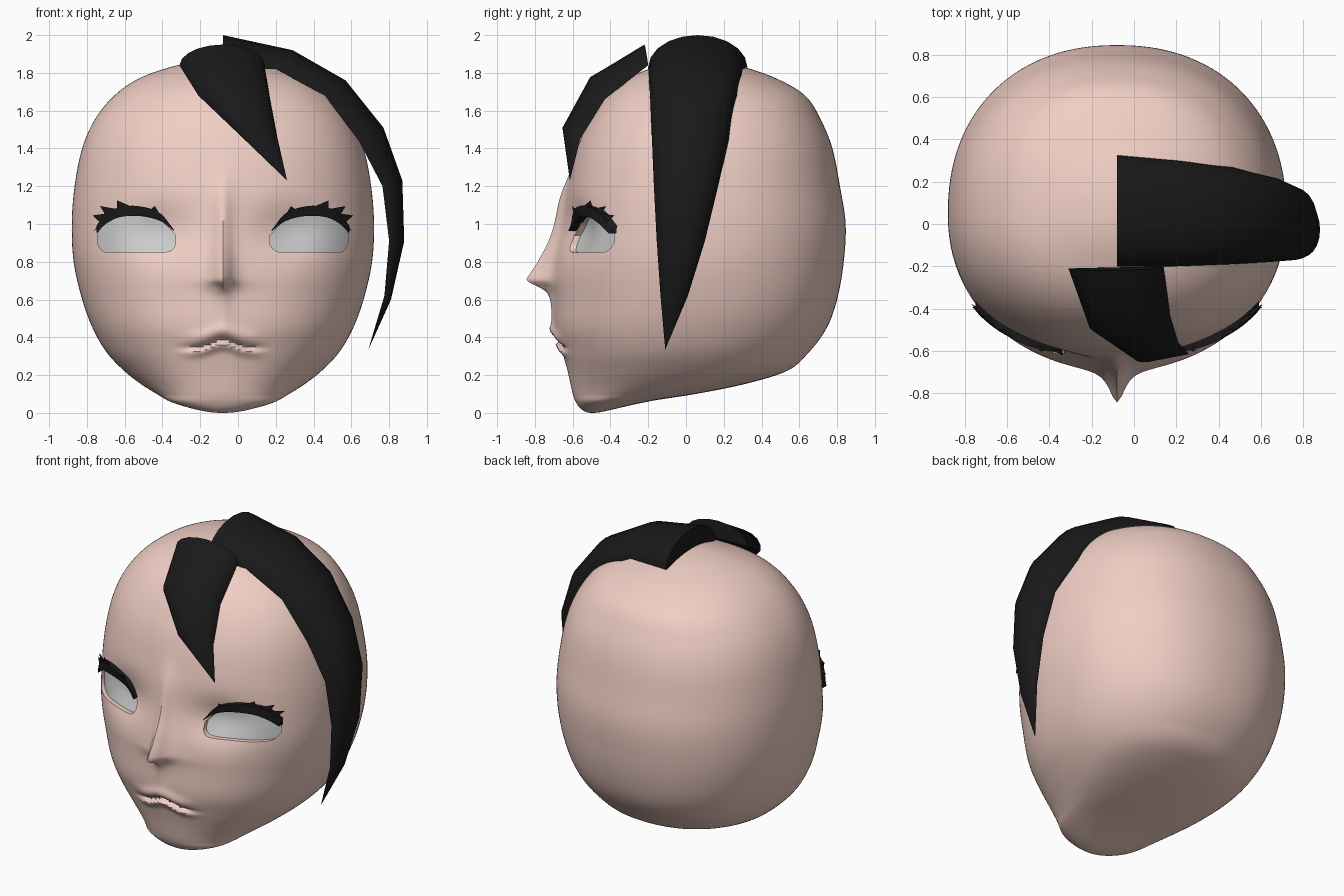
import bpy, bmesh
from math import pi, sin, cos, acos, exp
from mathutils import Vector
from mathutils.bvhtree import BVHTree

if "Cube" in bpy.data.objects:
    bpy.data.objects.remove(bpy.data.objects["Cube"])

CX, H = -0.08, 1.87          # face centre line, skull height


def material(name, rgb):
    m = bpy.data.materials.new(name)
    m.diffuse_color = (*rgb, 1)
    m.use_nodes = True
    m.node_tree.nodes["Principled BSDF"].inputs["Base Color"].default_value = m.diffuse_color
    return m


skin = material("skin", (0.87, 0.62, 0.55))
black = material("black", (0.01, 0.01, 0.01))


def finish(bm, name, mat=None, angle=40):
    bmesh.ops.recalc_face_normals(bm, faces=bm.faces)
    me = bpy.data.meshes.new(name)
    bm.to_mesh(me)
    bm.free()
    ob = bpy.data.objects.new(name, me)
    bpy.context.collection.objects.link(ob)
    if mat:
        me.materials.append(mat)
    smooth(ob, angle)
    return ob


def smooth(ob, angle):
    bpy.ops.object.select_all(action='DESELECT')
    ob.select_set(True)
    bpy.context.view_layer.objects.active = ob
    bpy.ops.object.shade_smooth_by_angle(angle=angle * pi / 180)


def spline(pts):
    """Smooth curve through (key, value) points."""
    n = len(pts)
    slope = []
    for i in range(n):
        a, b = pts[max(i - 1, 0)], pts[min(i + 1, n - 1)]
        slope.append((b[1] - a[1]) / (b[0] - a[0]))

    def f(k):
        k = min(max(k, pts[0][0]), pts[-1][0])
        i = 0
        while i < n - 2 and k > pts[i + 1][0]:
            i += 1
        (x0, y0), (x1, y1) = pts[i], pts[i + 1]
        h = x1 - x0
        s = (k - x0) / h
        return (y0 * (1 + 2 * s) * (1 - s) ** 2 + slope[i] * h * s * (1 - s) ** 2
                + y1 * s * s * (3 - 2 * s) + slope[i + 1] * h * s * s * (s - 1))
    return f


# Head sections: z, half width, front y, back y, y of the widest point
sections = [
    (0, 0, -.5, -.5, -.5), (.02, .15, -.555, -.38, -.46), (.06, .28, -.585, -.2, -.38),
    (.1, .35, -.6, .05, -.25), (.15, .43, -.612, .3, -.12), (.22, .52, -.628, .53, -.04),
    (.32, .615, -.655, .65, 0), (.45, .69, -.69, .745, .03), (.6, .745, -.69, .8, .05),
    (.8, .79, -.68, .835, .05), (1, .8, -.645, .845, .05), (1.2, .785, -.62, .815, .05),
    (1.4, .745, -.575, .775, .05), (1.55, .68, -.51, .715, .05), (1.68, .575, -.42, .63, .05),
    (1.77, .445, -.31, .48, .05), (1.83, .28, -.17, .31, .05), (H, 0, .05, .05, .05)]
curves = [spline([(acos(1 - 2 * s[0] / H) / pi, s[i]) for s in sections]) for i in range(1, 5)]
nose = spline([(0, 0), (.35, 0), (.45, .015), (.58, .025), (.64, .05), (.67, .1), (.7, .155),
               (.73, .145), (.8, .105), (.92, .065), (1.13, .04), (1.3, .005), (1.5, 0)])


def bell(v, width):
    return exp(-min((v / width) ** 2, 60))


def relief(dx, z, ridge):
    """Forward bulge of nose and lips, backward hollow of the eye sockets."""
    d = ridge / (1 + (dx / .045) ** 2)
    mouth = .343 + .042 * bell(dx, .09)
    lips = exp(-min((dx / .19) ** 4, 60))
    d += lips * (.02 * bell(z - mouth - .05, .035) + .022 * bell(z - mouth + .025, .025)
                 - .03 * bell(z - mouth, .012))
    d -= .025 * bell(abs(dx) - .028, .016) * bell(z - .672, .014)
    return d - .055 * bell(abs(dx) - .34, .17) * bell(z - .96, .13)


# Head
ROWS, SEGS = 190, 180
bm = bmesh.new()
rings = []
for r in range(1, ROWS):
    t = r / ROWS
    z = H * (1 - cos(pi * t)) / 2
    w, front, back, mid = (c(t) for c in curves)
    ridge = nose(z)
    ring = []
    for k in range(SEGS):
        u = 2 * pi * k / SEGS
        th = u - .45 * sin(u)
        s, c = sin(th), cos(th)
        dx = w * abs(s) ** .91 * (1 if s > 0 else -1)
        y = mid + (front - mid if c > 0 else back - mid) * abs(c) ** .91
        if c > 0:
            y -= relief(dx, z, ridge)
        ring.append(bm.verts.new((CX + dx, y, z)))
    rings.append(ring)
for a, b in zip(rings, rings[1:]):
    for k in range(SEGS):
        j = (k + 1) % SEGS
        bm.faces.new((a[k], a[j], b[j], b[k]))
for ring, tip in ((rings[0], (CX, -.5, 0)), (rings[-1], (CX, .05, H))):
    v = bm.verts.new(tip)
    for k in range(SEGS):
        bm.faces.new((ring[k], ring[(k + 1) % SEGS], v))
surface = BVHTree.FromBMesh(bm)
head = finish(bm, "head", skin, 50)


def on_face(side, dx, z, out=0.0):
    """Point on the face, pushed forward by out."""
    x = CX + side * dx
    hit = surface.ray_cast(Vector((x, -2, z)), Vector((0, 1, 0)))[0]
    return Vector((x, hit.y - out, z))


def face_patch(bm, side, low, high, start, end, out, cols=32, rows=6):
    grid = []
    for i in range(cols + 1):
        dx = start + (end - start) * i / cols
        a, b = low(dx), high(dx)
        grid.append([bm.verts.new(on_face(side, dx, a + (b - a) * j / rows, out))
                     for j in range(rows + 1)])
    return [bm.faces.new((grid[i][j], grid[i + 1][j], grid[i + 1][j + 1], grid[i][j + 1]))
            for i in range(cols) for j in range(rows)]


def thicken(bm, faces, move):
    new = bmesh.ops.extrude_face_region(bm, geom=faces, use_keep_orig=True)["geom"]
    for v in new:
        if isinstance(v, bmesh.types.BMVert):
            move(v)


# Eye openings and eyes
eye_low = spline([(.25, .89), (.27, .862), (.32, .85), (.45, .85), (.6, .85), (.645, .862), (.665, .9)])
eye_high = spline([(.25, .94), (.32, 1.01), (.42, 1.05), (.5, 1.055), (.6, 1.03), (.64, .995), (.665, .94)])
bm = bmesh.new()
for side in (-1, 1):
    patch = face_patch(bm, side, eye_low, eye_high, .25, .665, -.04)
    thicken(bm, patch, lambda v: setattr(v.co, "y", -.9))
cutter = finish(bm, "eye_cutter", skin)
cutter.hide_render = True
cut = head.modifiers.new("eye_openings", 'BOOLEAN')
cut.operation, cut.object, cut.solver = 'DIFFERENCE', cutter, 'EXACT'
bpy.context.view_layer.objects.active = head
bpy.ops.object.modifier_apply(modifier=cut.name)
bpy.data.objects.remove(cutter)
smooth(head, 50)

for side, name in ((-1, "eye_left"), (1, "eye_right")):
    bm = bmesh.new()
    face_patch(bm, side, eye_low, eye_high, .25, .665, -.033)
    ob = finish(bm, name)
    if ob.data.polygons[0].normal.y > 0:
        ob.data.flip_normals()

# Eyelashes: a raised band with spikes (two base points, then the tip)
lash_low = spline([(.258, .962), (.33, 1.015), (.44, 1.042), (.55, 1.035), (.62, 1.0), (.67, .95)])
lash_high = spline([(.258, .968), (.33, 1.055), (.45, 1.095), (.55, 1.087), (.62, 1.055), (.67, .99)])
spikes = [(.33, .39, .36, 1.095), (.47, .56, .56, 1.125), (.55, .62, .65, 1.095),
          (.6, .65, .69, 1.045), (.64, .67, .685, .96)]
for side, name in ((-1, "eyelash_left"), (1, "eyelash_right")):
    bm = bmesh.new()
    band = face_patch(bm, side, lash_low, lash_high, .258, .67, -.01, 24, 2)
    thicken(bm, band, lambda v: setattr(v.co, "y", v.co.y - .05))
    for a, b, tx, tz in spikes:
        m = (a + b) / 2
        base = [on_face(side, a, lash_high(a) - .01, .035), on_face(side, b, lash_high(b) - .01, .035),
                on_face(side, m, lash_low(m) + .02, .035), on_face(side, m, lash_high(m) - .02, 0)]
        p, q, front, back = [bm.verts.new(c) for c in base]
        tip = bm.verts.new(on_face(side, tx, tz, .045))
        loop = (p, front, q, back)
        bm.faces.new(loop)
        for k in range(4):
            bm.faces.new((loop[k], loop[(k + 1) % 4], tip))
    finish(bm, name, black)


# Hair strands: arched cross-sections given by left edge, crest and right edge
def strand(name, stations, seg=10):
    bm = bmesh.new()
    rows = []
    for left, crest, right in stations:
        left, crest, right = Vector(left), Vector(crest), Vector(right)
        c = (left + right) / 2
        rows.append([bm.verts.new(c - (right - left) / 2 * cos(pi * k / seg) + (crest - c) * sin(pi * k / seg))
                     for k in range(seg + 1)])
    for a, b in zip(rows, rows[1:]):
        for k in range(seg + 1):
            j = (k + 1) % (seg + 1)
            bm.faces.new((a[k], a[j], b[j], b[k]))
    bm.faces.new(rows[0])
    bmesh.ops.remove_doubles(bm, verts=bm.verts, dist=.0005)
    finish(bm, name, black, 45)


tip = (.26, -.615, 1.23)
strand("fringe_strand", [
    ((-.31, -.21, 1.84), (-.08, -.22, 1.95), (.14, -.2, 1.84)),
    ((-.21, -.49, 1.68), (-.02, -.5, 1.78), (.17, -.43, 1.66)),
    ((0, -.625, 1.48), (.1, -.645, 1.51), (.21, -.56, 1.45)),
    (tip, tip, tip)])

# Side strand: inner x, z, outer x, z, front y, back y
side_path = [
    (-.08, 1.83, -.08, 2.0, -.2, .325), (.2, 1.82, .29, 1.92, -.2, .3),
    (.46, 1.68, .57, 1.76, -.19, .27), (.64, 1.44, .77, 1.51, -.18, .225),
    (.765, 1.2, .87, 1.23, -.17, .17), (.8, .91, .88, .91, -.155, .1),
    (.775, .62, .81, .6, -.135, .01), (.69, .335, .69, .335, -.11, -.11)]
strand("side_strand", [((ix, y0, iz), (ox, (y0 + y1) / 2, oz), (ix, y1, iz))
                       for ix, iz, ox, oz, y0, y1 in side_path])
